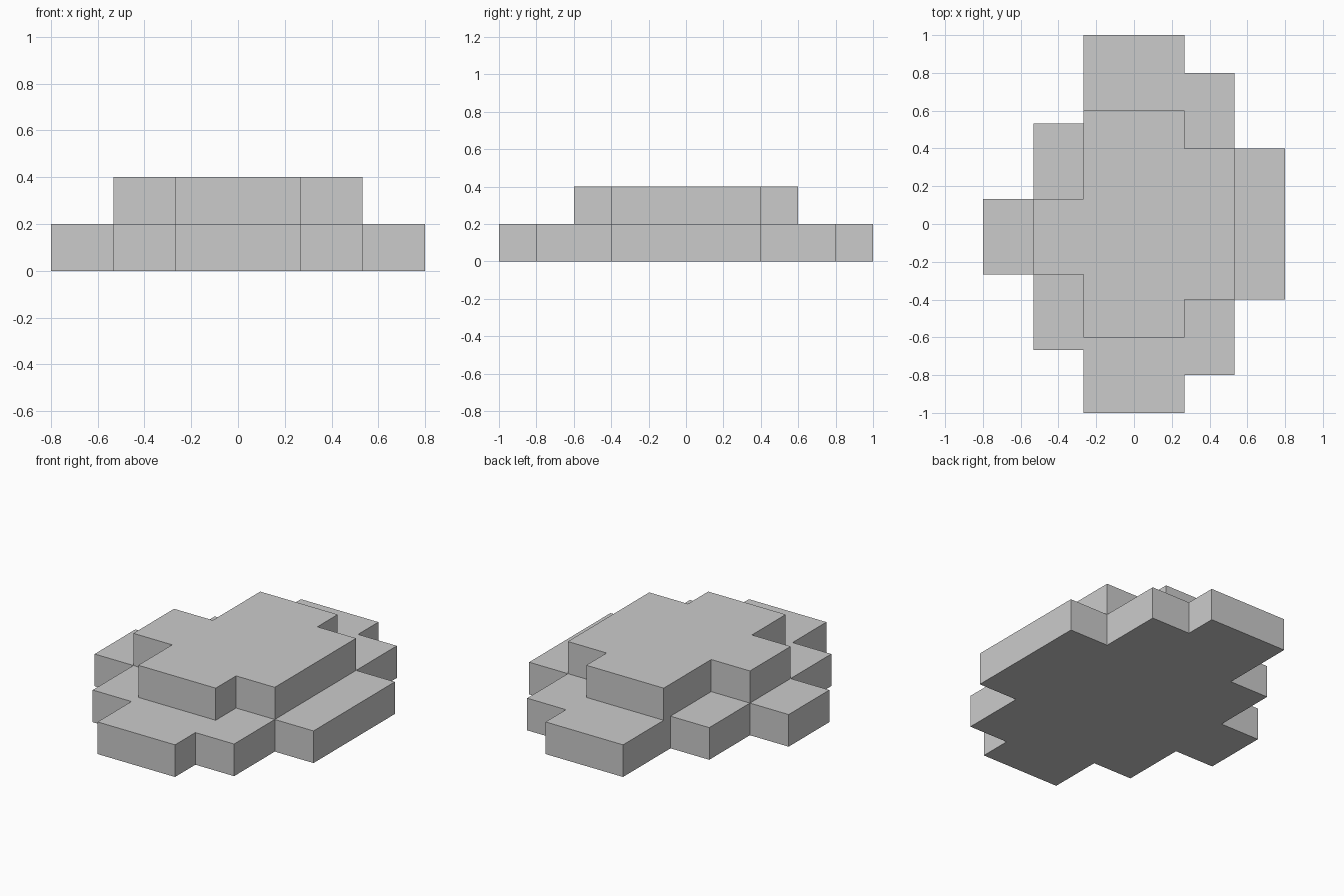
import bpy
import bmesh

if "Cube" in bpy.data.objects:
    bpy.data.objects.remove(bpy.data.objects["Cube"])

U = 0.8 / 3  # width of one step in x


def stepped_slab(name, columns, z0, z1):
    """Extrude a stepped outline; columns are (x0, x1, y_front, y_back) in order of x."""
    front, back = [], []
    for x0, x1, y0, y1 in columns:
        front += [(x0, y0), (x1, y0)]
        back += [(x0, y1), (x1, y1)]
    bm = bmesh.new()
    face = bm.faces.new([bm.verts.new((x, y, z0)) for x, y in front + back[::-1]])
    ext = bmesh.ops.extrude_face_region(bm, geom=[face], use_keep_orig=True)
    top = [g for g in ext["geom"] if isinstance(g, bmesh.types.BMVert)]
    bmesh.ops.translate(bm, verts=top, vec=(0, 0, z1 - z0))
    bmesh.ops.recalc_face_normals(bm, faces=bm.faces)
    mesh = bpy.data.meshes.new(name)
    bm.to_mesh(mesh)
    bm.free()
    obj = bpy.data.objects.new(name, mesh)
    bpy.context.collection.objects.link(obj)
    return obj


# Wide lower layer
stepped_slab("lower_layer", [
    (-3 * U, -2 * U, -0.267, 0.133),
    (-2 * U, -U, -0.667, 0.533),
    (-U, U, -1.0, 1.0),
    (U, 2 * U, -0.8, 0.8),
    (2 * U, 3 * U, -0.4, 0.4),
], 0.0, 0.2)

# Smaller upper layer
stepped_slab("upper_layer", [
    (-2 * U, -U, -0.267, 0.133),
    (-U, U, -0.6, 0.6),
    (U, 2 * U, -0.4, 0.4),
], 0.2, 0.4)
